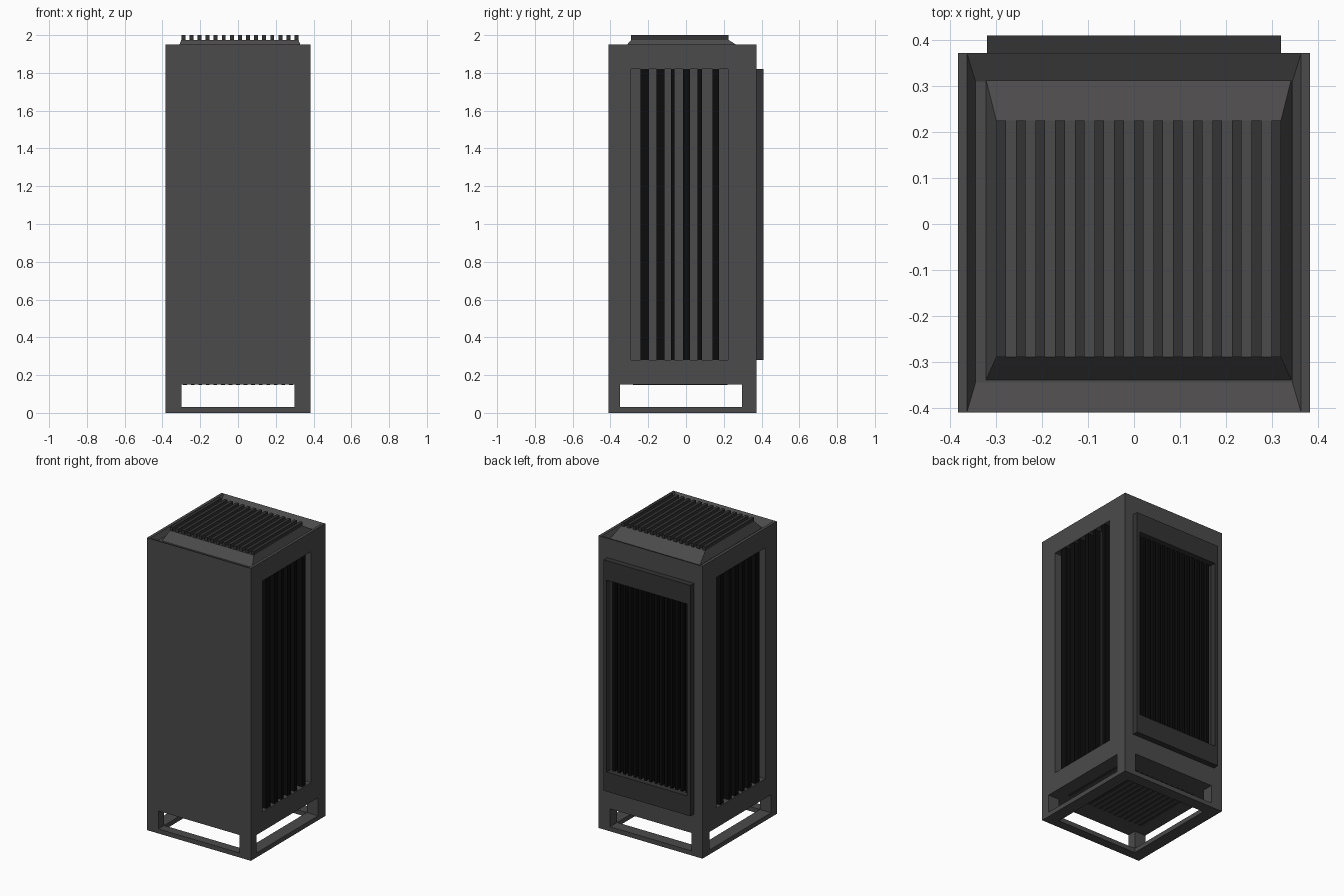
import bpy, bmesh

if "Cube" in bpy.data.objects:
    bpy.data.objects.remove(bpy.data.objects["Cube"])


def material(name, v):
    m = bpy.data.materials.new(name)
    m.diffuse_color = (v, v * 0.96, v * 0.97, 1)
    m.use_nodes = True
    m.node_tree.nodes["Principled BSDF"].inputs["Base Color"].default_value = m.diffuse_color
    return m


BODY = material("casing_grey", 0.072)
TRIM = material("trim_dark", 0.035)
BLACK = material("vent_black", 0.004)


def build(name, prisms, mat):
    """Each prism: (bottom x0,x1,y0,y1), (top x0,x1,y0,y1), z0, z1"""
    bm = bmesh.new()
    for lo, hi, z0, z1 in prisms:
        rings = []
        for (x0, x1, y0, y1), z in ((lo, z0), (hi, z1)):
            rings.append([bm.verts.new(p) for p in
                          ((x0, y0, z), (x1, y0, z), (x1, y1, z), (x0, y1, z))])
        a, b = rings
        bm.faces.new(a[::-1])
        bm.faces.new(b)
        for i in range(4):
            j = (i + 1) % 4
            bm.faces.new((a[i], a[j], b[j], b[i]))
    me = bpy.data.meshes.new(name)
    bm.to_mesh(me)
    bm.free()
    ob = bpy.data.objects.new(name, me)
    bpy.context.collection.objects.link(ob)
    if mat:
        me.materials.append(mat)
    return ob


def box(x0, x1, y0, y1, z0, z1):
    r = (x0, x1, y0, y1)
    return (r, r, z0, z1)


def cut(target, prism):
    c = build("cutter", [prism], None)
    c.hide_render = True
    m = target.modifiers.new("cut", 'BOOLEAN')
    m.operation, m.object, m.solver = 'DIFFERENCE', c, 'EXACT'
    bpy.context.view_layer.objects.active = target
    bpy.ops.object.modifier_apply(modifier=m.name)
    bpy.data.objects.remove(c)


# Casing with open base, side and back recesses and a top gutter
casing = build("casing", [box(-.383, .383, -.411, .373, 0, 1.95)], BODY)
cut(casing, box(-.30, .30, -.35, .297, -.1, .15))
cut(casing, box(-.5, .5, -.35, .297, .03, .15))
cut(casing, box(-.30, .30, -.5, .5, .03, .15))
for s in (-1, 1):
    a, b = sorted((s * .335, s * .5))
    cut(casing, box(a, b, -.29, .223, .28, 1.82))
cut(casing, box(-.295, .295, .335, .5, .41, 1.69))
cut(casing, ((-.345, .345, -.345, .31), (-.364, .364, -.41, .372), 1.918, 1.9505))

# Black vertical side fins in front of the grey recess floor
fins = [(-.24, -.195), (-.155, -.115), (-.08, -.06), (-.015, .02), (.06, .085), (.14, .175)]
for s, side in ((-1, "left"), (1, "right")):
    a, b = sorted((s * .33, s * .376))
    build(side + "_vent_fins", [box(a, b, p, q, .28, 1.82) for p, q in fins], BLACK)

# Raised back frame with fine black fins
build("back_frame", [box(-.32, .32, .365, .411, 1.69, 1.82),
                     box(-.32, .32, .365, .411, .28, .41),
                     box(-.32, -.297, .365, .411, .41, 1.69),
                     box(.297, .32, .365, .411, .41, 1.69)], TRIM)
build("back_fins", [box(-.28 + i * .0386, -.26 + i * .0386, .33, .375, .41, 1.69)
                    for i in range(15)], BLACK)

# Top grille: sloped plinth and dark fins
build("top_plinth", [((-.325, .345, -.345, .325), (-.30, .32, -.29, .225), 1.912, 1.975)], BODY)
build("top_fins", [box(-.30 + i * .0428, -.279 + i * .0428, -.29, .225, 1.97, 2.0)
                   for i in range(15)], TRIM)

# Underside fins inside the open base
build("underside_fins", [box(-.29 + i * .04, -.27 + i * .04, -.28, .22, .148, .155)
                         for i in range(15)], TRIM)
